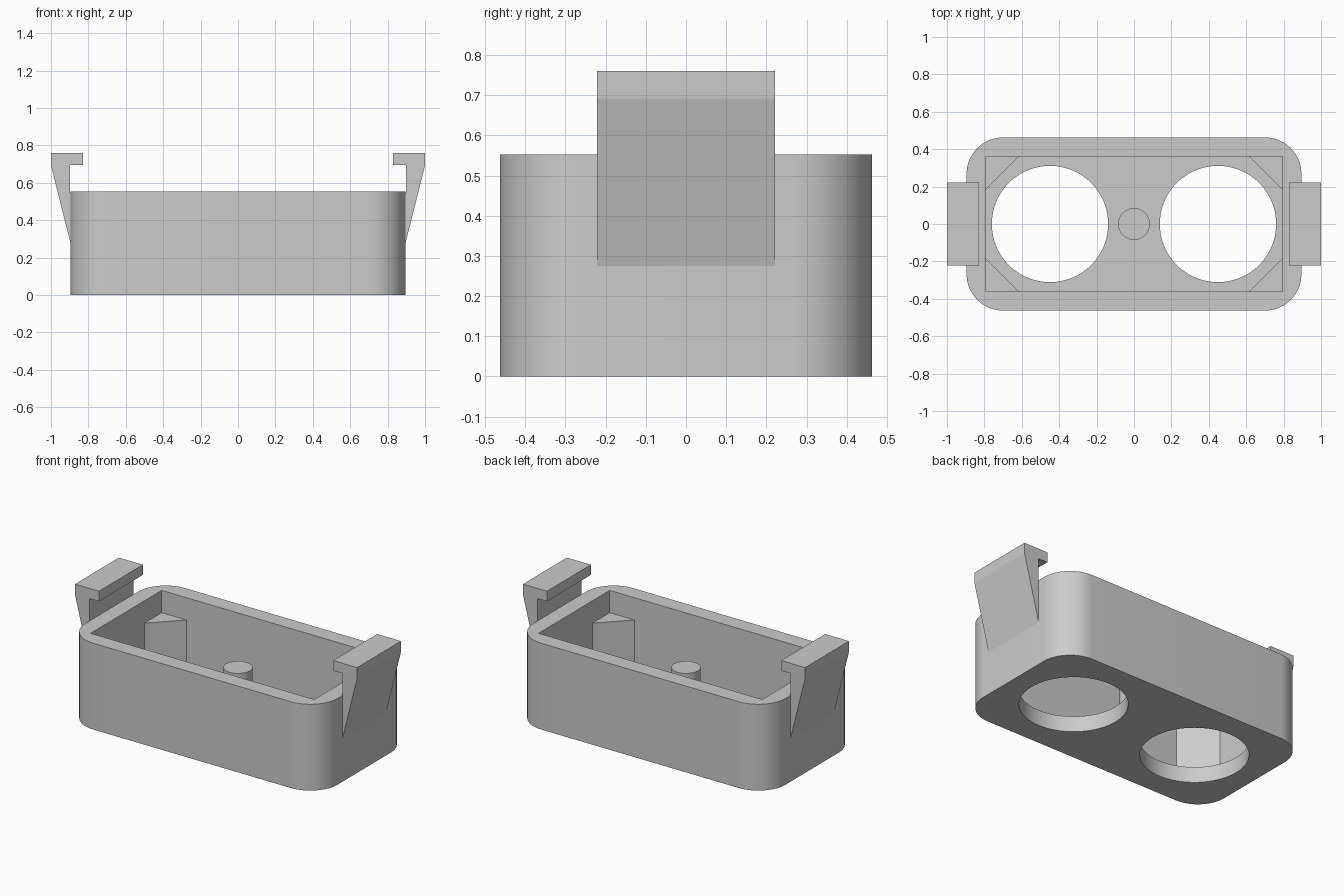
import bpy, bmesh, math

if "Cube" in bpy.data.objects:
    bpy.data.objects.remove(bpy.data.objects["Cube"])

grey = bpy.data.materials.new("plain grey")
grey.diffuse_color = (0.6, 0.6, 0.6, 1)
grey.use_nodes = True
grey.node_tree.nodes["Principled BSDF"].inputs["Base Color"].default_value = grey.diffuse_color


def prism(name, pts, lo, hi, axis="z"):
    """Extrude a closed outline along z, or an x-z outline along y."""
    bm = bmesh.new()
    if axis == "z":
        rings = [[bm.verts.new((a, b, h)) for a, b in pts] for h in (lo, hi)]
    else:
        rings = [[bm.verts.new((a, h, b)) for a, b in pts] for h in (lo, hi)]
    n = len(pts)
    bm.faces.new(rings[0])
    bm.faces.new(rings[1])
    for i in range(n):
        j = (i + 1) % n
        bm.faces.new((rings[0][i], rings[0][j], rings[1][j], rings[1][i]))
    bmesh.ops.recalc_face_normals(bm, faces=bm.faces)
    mesh = bpy.data.meshes.new(name)
    bm.to_mesh(mesh)
    bm.free()
    mesh.materials.append(grey)
    ob = bpy.data.objects.new(name, mesh)
    bpy.context.collection.objects.link(ob)
    return ob


def arc(cx, cy, r, start, end, steps):
    return [(cx + r * math.cos(math.radians(start + (end - start) * i / steps)),
             cy + r * math.sin(math.radians(start + (end - start) * i / steps)))
            for i in range(steps + 1)]


def circle(cx, cy, r, steps=72):
    return arc(cx, cy, r, 0, 360, steps)[:-1]


def activate(ob):
    bpy.ops.object.select_all(action="DESELECT")
    ob.select_set(True)
    bpy.context.view_layer.objects.active = ob


def cut(ob, cutter):
    activate(ob)
    mod = ob.modifiers.new("cut", "BOOLEAN")
    mod.operation = "DIFFERENCE"
    mod.solver = "EXACT"
    mod.object = cutter
    bpy.ops.object.modifier_apply(modifier=mod.name)
    bpy.data.objects.remove(cutter)


def smooth(ob):
    activate(ob)
    bpy.ops.object.shade_smooth_by_angle(angle=math.radians(30))


W, D, H = 0.895, 0.463, 0.553      # half width, half depth, height of the box
IW, ID = 0.793, 0.36               # half size of the cavity
FLOOR, POST, R = 0.10, 0.41, 0.195

# Open box with rounded outer corners and a square cavity
outline = []
for k, (sx, sy) in enumerate([(1, 1), (-1, 1), (-1, -1), (1, -1)]):
    outline += arc(sx * (W - R), sy * (D - R), R, 90 * k, 90 * k + 90, 16)
box = prism("box", outline, 0, H)
cut(box, prism("cavity_cutter",
               [(-IW, -ID), (IW, -ID), (IW, ID), (-IW, ID)], FLOOR, 1))

# Two round holes through the floor
for s in (-1, 1):
    cut(box, prism("hole_cutter", circle(s * 0.449, 0, 0.311), -0.2, 0.3))
smooth(box)

# Centre peg
smooth(prism("centre_peg", circle(0, 0, 0.085, 48), FLOOR - 0.02, POST))

# Triangular corner posts, set slightly into the walls
e, leg = 0.01, 0.175
for sx in (-1, 1):
    for sy in (-1, 1):
        tri = [(IW + e, ID + e), (IW - leg, ID + e), (IW - leg, ID),
               (IW, ID - leg), (IW + e, ID - leg)]
        prism("corner_post", [(sx * x, sy * y) for x, y in tri],
              FLOOR - 0.02, POST)

# Side clips: tapered arm with an inward hook
clip = [(0.88, 0.275), (W, 0.275), (1.0, 0.692), (1.0, 0.76), (0.83, 0.76),
        (0.83, 0.695), (0.898, 0.695), (0.898, 0.545), (0.88, 0.545)]
for s, side in ((-1, "left"), (1, "right")):
    prism(side + "_clip", [(s * x, z) for x, z in clip], -0.222, 0.222, "y")
